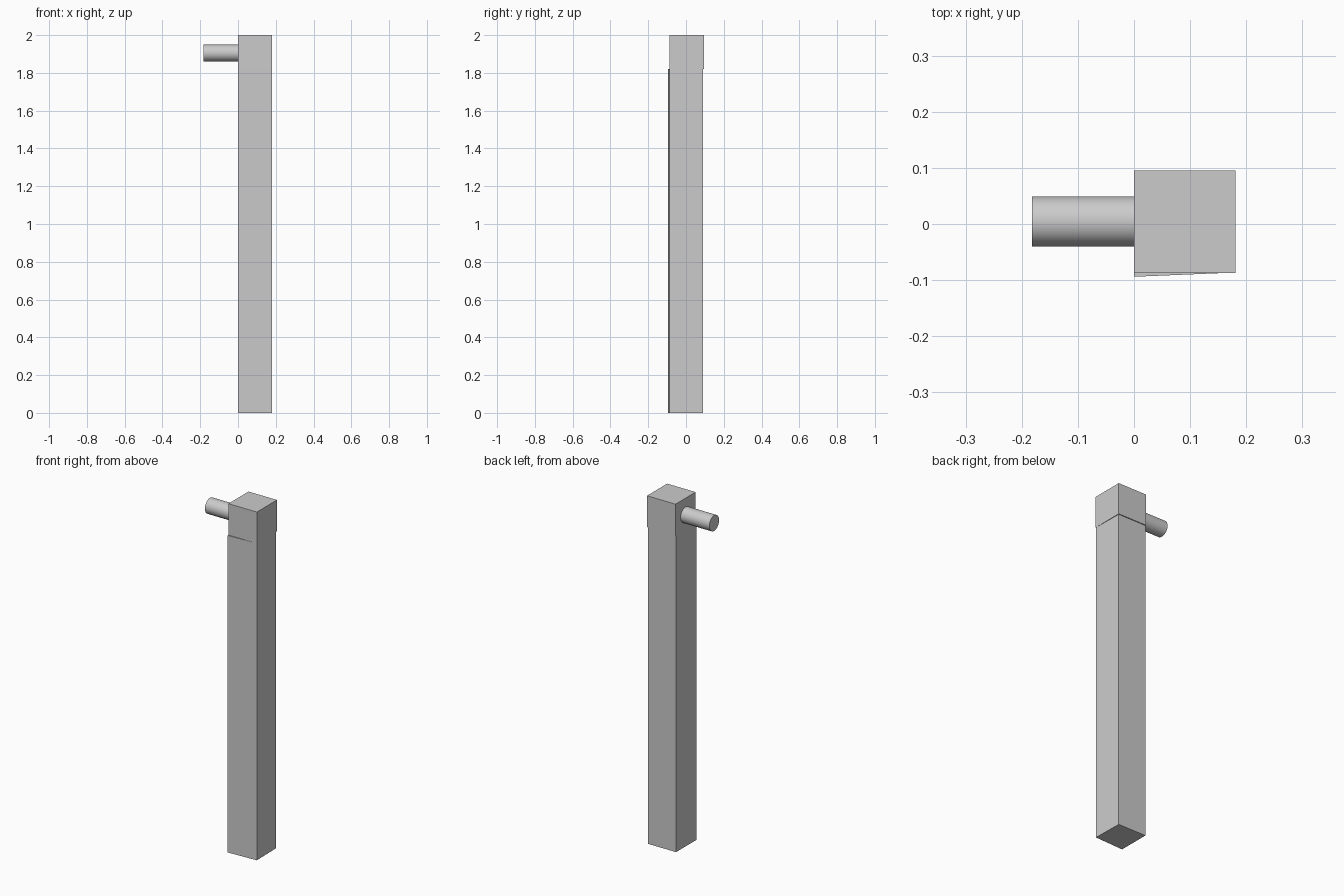
import bpy, bmesh, math
from mathutils import Matrix

default = bpy.data.objects.get("Cube")
if default:
    bpy.data.objects.remove(default, do_unlink=True)

grey = bpy.data.materials.new("plain grey")
grey.use_nodes = True
colour = (0.6, 0.6, 0.6, 1)
grey.diffuse_color = colour
grey.node_tree.nodes["Principled BSDF"].inputs["Base Color"].default_value = colour


def add_object(name, bm):
    bmesh.ops.recalc_face_normals(bm, faces=bm.faces)
    mesh = bpy.data.meshes.new(name)
    bm.to_mesh(mesh)
    bm.free()
    mesh.materials.append(grey)
    obj = bpy.data.objects.new(name, mesh)
    bpy.context.collection.objects.link(obj)
    return obj


def prism(name, outline, bottom, top):
    bm = bmesh.new()
    base = bm.faces.new([bm.verts.new((x, y, bottom)) for x, y in outline])
    result = bmesh.ops.extrude_face_region(bm, geom=[base], use_keep_orig=True)
    for v in result["geom"]:
        if isinstance(v, bmesh.types.BMVert):
            v.co.z = top
    return add_object(name, bm)


# Long post, slightly skewed beneath the head block
prism("post", [(0, -0.094), (0.18, -0.0865), (0.177, 0.09), (0, 0.09)], 0, 1.82)

# Square head block
prism("head_block", [(0, -0.087), (0.181, -0.087), (0.181, 0.095), (0, 0.095)], 1.82, 2)

# Round peg out of the side of the head
bm = bmesh.new()
bmesh.ops.create_cone(bm, cap_ends=True, segments=48, radius1=0.0445,
                      radius2=0.0445, depth=0.182)
bmesh.ops.transform(bm, verts=bm.verts,
                    matrix=Matrix.Translation((-0.091, 0.0045, 1.905))
                    @ Matrix.Rotation(math.pi / 2, 4, "Y"))
peg = add_object("peg", bm)
bpy.ops.object.select_all(action="DESELECT")
peg.select_set(True)
bpy.context.view_layer.objects.active = peg
bpy.ops.object.shade_smooth_by_angle(angle=math.radians(40))
